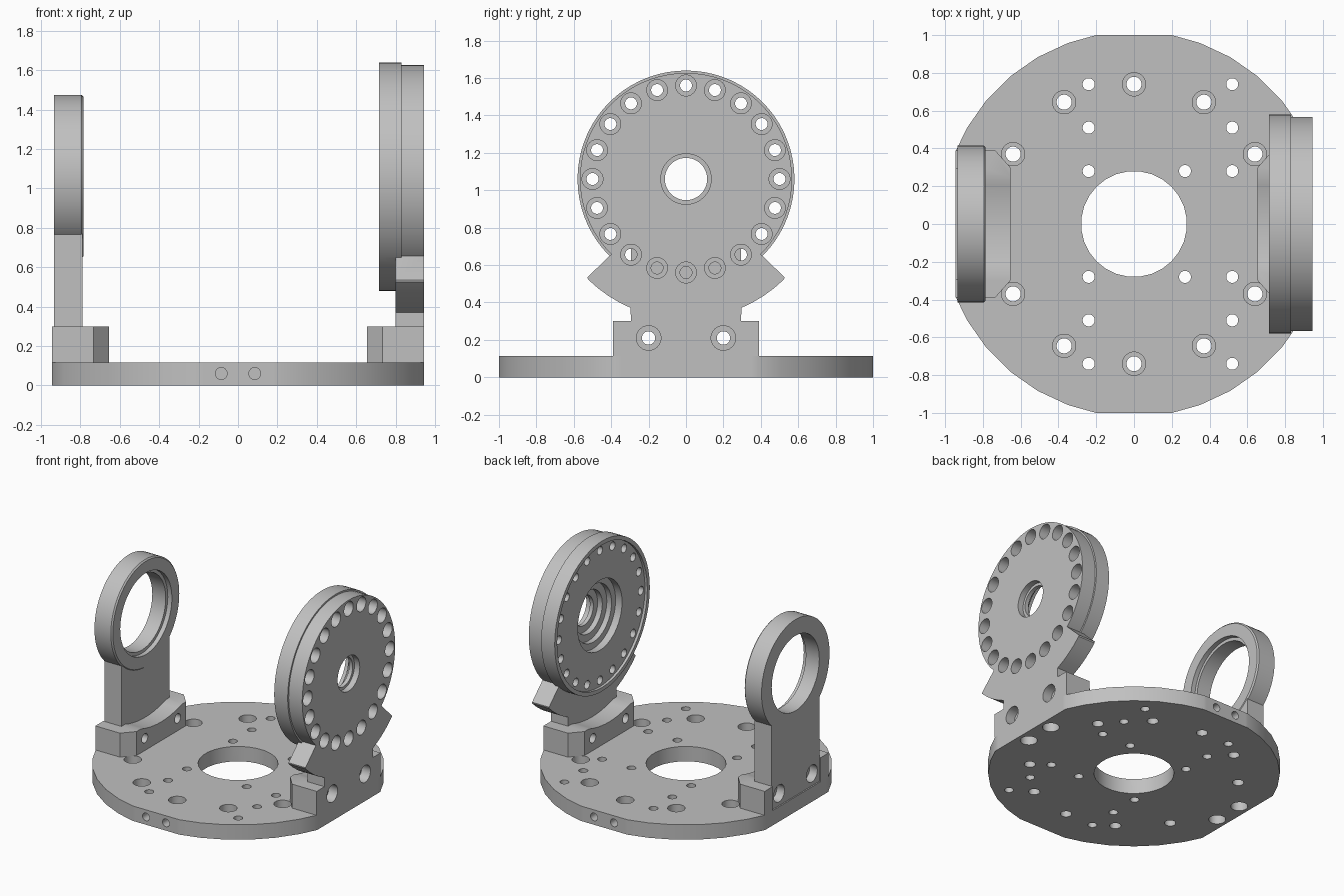
import bpy, bmesh, math
from mathutils import Vector

if "Cube" in bpy.data.objects:
    bpy.data.objects.remove(bpy.data.objects["Cube"])

grey = bpy.data.materials.new("machined_grey")
grey.use_nodes = True
colour = (0.53, 0.53, 0.53, 1)
grey.diffuse_color = colour
grey.node_tree.nodes["Principled BSDF"].inputs["Base Color"].default_value = colour

AXIS_Z = 1.06     # height of the tilt axis
BASE_TOP = 0.115
FOOT_TOP = 0.30


def make(name, bm):
    bmesh.ops.recalc_face_normals(bm, faces=bm.faces)
    mesh = bpy.data.meshes.new(name)
    bm.to_mesh(mesh)
    bm.free()
    ob = bpy.data.objects.new(name, mesh)
    bpy.context.collection.objects.link(ob)
    return ob


def turned(bm, origin, axis, profile, sides=20):
    """Capped solid of revolution; profile holds (distance along axis, radius)."""
    axis = Vector(axis)
    u = axis.orthogonal().normalized()
    w = axis.cross(u).normalized()
    rings = []
    for t, r in profile:
        ring = []
        for i in range(sides):
            a = math.tau * i / sides
            ring.append(bm.verts.new(Vector(origin) + axis * t + u * r * math.cos(a) + w * r * math.sin(a)))
        rings.append(ring)
    for p, q in zip(rings, rings[1:]):
        for i in range(sides):
            j = (i + 1) % sides
            bm.faces.new((p[i], p[j], q[j], q[i]))
    bm.faces.new(rings[0])
    bm.faces.new(rings[-1])


def turned_object(name, side, profile, sides=72):
    bm = bmesh.new()
    turned(bm, (0, 0, AXIS_Z), (side, 0, 0), profile, sides)
    return make(name, bm)


def prism(name, outline, place, lo, hi):
    """Extrude a 2D outline between lo and hi; place maps (a, b, t) to a point."""
    bm = bmesh.new()
    ends = [[bm.verts.new(place(a, b, t)) for a, b in outline] for t in (lo, hi)]
    for end in ends:
        bm.faces.new(end)
    for i in range(len(outline)):
        j = (i + 1) % len(outline)
        bm.faces.new((ends[0][i], ends[0][j], ends[1][j], ends[1][i]))
    return make(name, bm)


def combine(ob, other, operation):
    mod = ob.modifiers.new("combine", 'BOOLEAN')
    mod.operation = operation
    mod.solver = 'EXACT'
    mod.object = other
    bpy.context.view_layer.update()
    graph = bpy.context.evaluated_depsgraph_get()
    mesh = bpy.data.meshes.new_from_object(ob.evaluated_get(graph))
    ob.modifiers.clear()
    ob.data = mesh
    bpy.data.objects.remove(other)


def finish(ob):
    ob.data.materials.clear()
    ob.data.materials.append(grey)
    for p in ob.data.polygons:
        p.material_index = 0
    ob.data.shade_smooth()
    ob.data.set_sharp_from_angle(angle=math.radians(28))


def mirrored(half):
    return half + [(-a, b) for a, b in reversed(half)]


# Base plate: round disc with four flats
R, FX, FY = 1.02, 0.945, 1.0
corners = [math.acos(FX / R), math.asin(FY / R)]
angles = [math.radians(10 * i) for i in range(36)]
for c in corners:
    angles += [c, math.pi - c, math.pi + c, math.tau - c]
outline = [(max(-FX, min(FX, R * math.cos(a))), max(-FY, min(FY, R * math.sin(a))))
           for a in sorted(angles)]
base = prism("base_plate", outline, lambda a, b, t: (a, b, t), 0, BASE_TOP)

# Base holes: centre opening, counterbores, plain holes, edge holes, foot screws
bm = bmesh.new()
up = (0, 0, 1)
turned(bm, (0, 0, 0), up, [(-0.1, 0.28), (0.2, 0.28)], 28)
counterbore = [(-0.1, 0.04), (0.055, 0.04), (0.055, 0.062), (0.2, 0.062)]
for sy in (1, -1):
    for x, y in [(0, 0.74), (0.37, 0.645), (-0.37, 0.645), (0.64, 0.37), (-0.64, 0.37)]:
        turned(bm, (x, y * sy, 0), up, counterbore)
    for x, y in [(-0.24, 0.74), (0.52, 0.74), (-0.24, 0.51), (0.52, 0.51),
                 (-0.24, 0.28), (0.27, 0.28), (0.52, 0.28)]:
        turned(bm, (x, y * sy, 0), up, [(-0.1, 0.032), (0.2, 0.032)])
    for sx in (1, -1):
        turned(bm, (0.085 * sx, sy, 0.06), (0, sy, 0), [(-0.1, 0.03), (0.1, 0.03)])
        turned(bm, (0.86 * sx, 0.12 * sy, 0), up, [(-0.1, 0.06), (0.075, 0.06)])
combine(base, make("base_holes", bm), 'DIFFERENCE')
finish(base)


def foot(side, column_face):
    """Chamfered foot block with a scooped top in front of the column."""
    half = [(0.30, 0.655), (0.39, 0.735), (0.39, 0.945)]
    ob = prism("foot", mirrored(half), lambda a, b, t: (b * side, a, t), BASE_TOP, FOOT_TOP)
    scoop = turned_object("scoop", side, [(0.5, 0.8), (column_face, 0.8)], 96)
    combine(ob, scoop, 'DIFFERENCE')
    return ob


def foot_screws(ob, side):
    bm = bmesh.new()
    for y in (0.2, -0.2):
        turned(bm, (0, y, 0.21), (side, 0, 0), [(0.5, 0.036), (0.87, 0.036), (0.87, 0.066), (1.1, 0.066)])
    combine(ob, make("foot_screw_holes", bm), 'DIFFERENCE')


def upright(name, outline, side, lo, hi):
    return prism(name, outline, lambda a, b, t: (t * side, a, b), lo, hi)


# Left bracket: index disc on a winged column
arc = [math.radians(23.2 + 5.3 * i) for i in range(5)]
half = [(0.295, BASE_TOP)]
half += [(0.75 * math.sin(a), AXIS_Z - 0.75 * math.cos(a)) for a in arc]
half += [(0.527, 0.535), (0.40, 0.657), (0.25, 0.75)]
disc = upright("index_disc_bracket", mirrored(half), 1, 0.80, 0.945)
combine(disc, foot(1, 0.80), 'UNION')
hub = turned_object("hub", 1, [(0.715, 0.58), (0.83, 0.58), (0.83, 0.567), (0.945, 0.567)])
combine(disc, hub, 'UNION')

# Stepped bearing bore with a shallow face recess
bore = [(0.6, 0.55), (0.735, 0.55), (0.735, 0.27), (0.79, 0.27), (0.79, 0.22), (0.83, 0.22),
        (0.83, 0.165), (0.87, 0.165), (0.87, 0.113), (0.90, 0.113), (0.90, 0.135), (1.1, 0.135)]
combine(disc, turned_object("bearing_bore", 1, bore, 48), 'DIFFERENCE')

# Ring of twenty counterbored index holes
bm = bmesh.new()
for i in range(20):
    a = math.tau * i / 20
    turned(bm, (0, 0.5 * math.cos(a), AXIS_Z + 0.5 * math.sin(a)), (1, 0, 0),
           [(0.6, 0.032), (0.86, 0.032), (0.86, 0.056), (1.1, 0.056)])
combine(disc, make("index_holes", bm), 'DIFFERENCE')
foot_screws(disc, 1)
finish(disc)

# Right bracket: plain bearing ring on a straight column
ring = upright("bearing_ring_bracket", mirrored([(0.293, FOOT_TOP - 0.15), (0.293, 0.9)]), -1, 0.79, 0.935)
combine(ring, foot(-1, 0.79), 'UNION')
rim = turned_object("rim", -1, [(0.785, 0.405), (0.795, 0.415), (0.935, 0.415)])
combine(ring, rim, 'UNION')
seat = [(0.6, 0.315), (0.82, 0.315), (0.82, 0.29), (1.1, 0.29)]
combine(ring, turned_object("ring_bore", -1, seat, 56), 'DIFFERENCE')

# Shallow relief on the outside of the foot, flush with the column
relief = upright("relief", mirrored([(0.293, 0.05), (0.293, 0.4)]), -1, 0.935, 1.1)
combine(ring, relief, 'DIFFERENCE')
foot_screws(ring, -1)
finish(ring)
